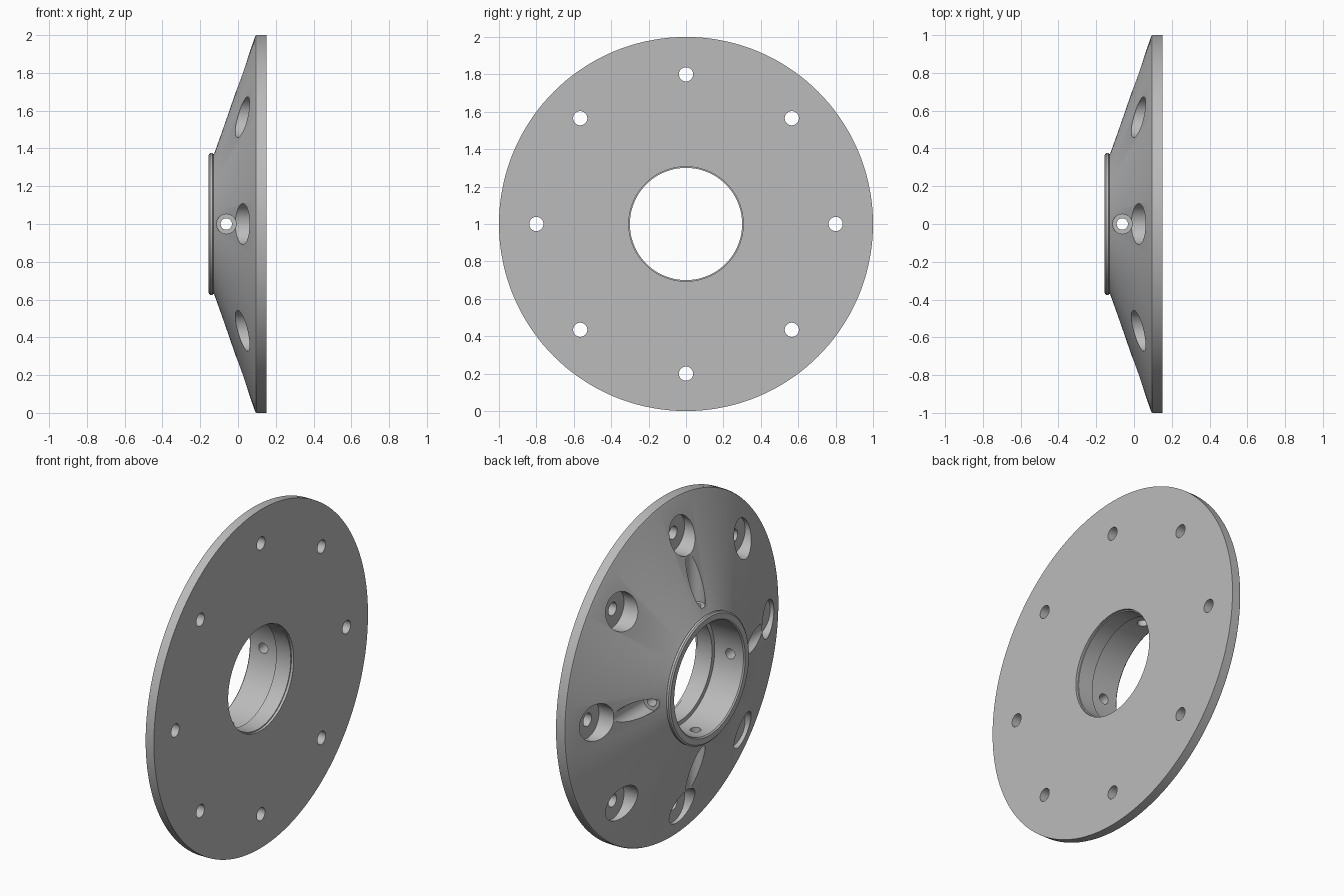
import bpy, bmesh, math
from mathutils import Matrix

cube = bpy.data.objects.get("Cube")
if cube:
    bpy.data.objects.remove(cube, do_unlink=True)

metal = bpy.data.materials.new("plain_grey_metal")
metal.use_nodes = True
grey = (0.5, 0.5, 0.5, 1)
metal.diffuse_color = grey
metal.node_tree.nodes["Principled BSDF"].inputs["Base Color"].default_value = grey

CENTRE = Matrix.Translation((0, 0, 1))


def lathe(name, profile, segments, matrix, closed=False):
    """Revolve (x, radius) points about the x axis."""
    bm = bmesh.new()
    verts = [bm.verts.new((x, 0, r)) for x, r in profile]
    pairs = list(zip(verts, verts[1:]))
    if closed:
        pairs.append((verts[-1], verts[0]))
    edges = [bm.edges.new(p) for p in pairs]
    bmesh.ops.spin(bm, geom=verts + edges, cent=(0, 0, 0), axis=(1, 0, 0),
                   angle=math.tau, steps=segments)
    bmesh.ops.remove_doubles(bm, verts=bm.verts, dist=1e-4)
    bmesh.ops.recalc_face_normals(bm, faces=bm.faces)
    bm.transform(matrix)
    mesh = bpy.data.meshes.new(name)
    bm.to_mesh(mesh)
    bm.free()
    mesh.materials.append(metal)
    obj = bpy.data.objects.new(name, mesh)
    bpy.context.collection.objects.link(obj)
    return obj


# Conical flange with rim, hub lip and stepped bore
flange = lathe("flange", [
    (0.15, 0.306), (0.15, 1.0), (0.1, 1.0), (0.094, 0.997), (0.088, 0.985),
    (-0.125, 0.375), (-0.13, 0.368), (-0.135, 0.375), (-0.148, 0.375),
    (-0.155, 0.366), (-0.155, 0.332), (-0.148, 0.325), (0.04, 0.325),
    (0.04, 0.3), (0.135, 0.3), (0.135, 0.306)], 144, CENTRE, closed=True)

cutters = []

# Counterbored bolt holes
for i in range(8):
    turn = Matrix.Rotation(i * math.tau / 8, 4, 'X')
    cutters.append(lathe("bolt_hole_cutter", [
        (-0.3, 0), (-0.3, 0.108), (0.085, 0.108), (0.085, 0.038),
        (0.2, 0.038), (0.2, 0)], 40,
        CENTRE @ turn @ Matrix.Translation((0, 0, 0.8))))

# Radial set screw holes, which run out along the cone as grooves
for i in range(4):
    turn = Matrix.Rotation(i * math.tau / 4, 4, 'X')
    upright = Matrix.Rotation(-math.pi / 2, 4, 'Y')
    cutters.append(lathe("screw_hole_cutter", [
        (0.2, 0), (0.2, 0.03), (0.41, 0.03), (0.41, 0.052),
        (0.95, 0.052), (0.95, 0)], 36,
        CENTRE @ turn @ Matrix.Translation((-0.062, 0, 0)) @ upright))

bpy.ops.object.select_all(action='DESELECT')
bpy.context.view_layer.objects.active = flange
flange.select_set(True)
for cutter in cutters:
    cutter.hide_render = True
    mod = flange.modifiers.new("hole", 'BOOLEAN')
    mod.operation = 'DIFFERENCE'
    mod.solver = 'EXACT'
    mod.object = cutter
    bpy.ops.object.modifier_apply(modifier=mod.name)
    bpy.data.objects.remove(cutter, do_unlink=True)

bpy.ops.object.shade_smooth_by_angle(angle=math.radians(25))
